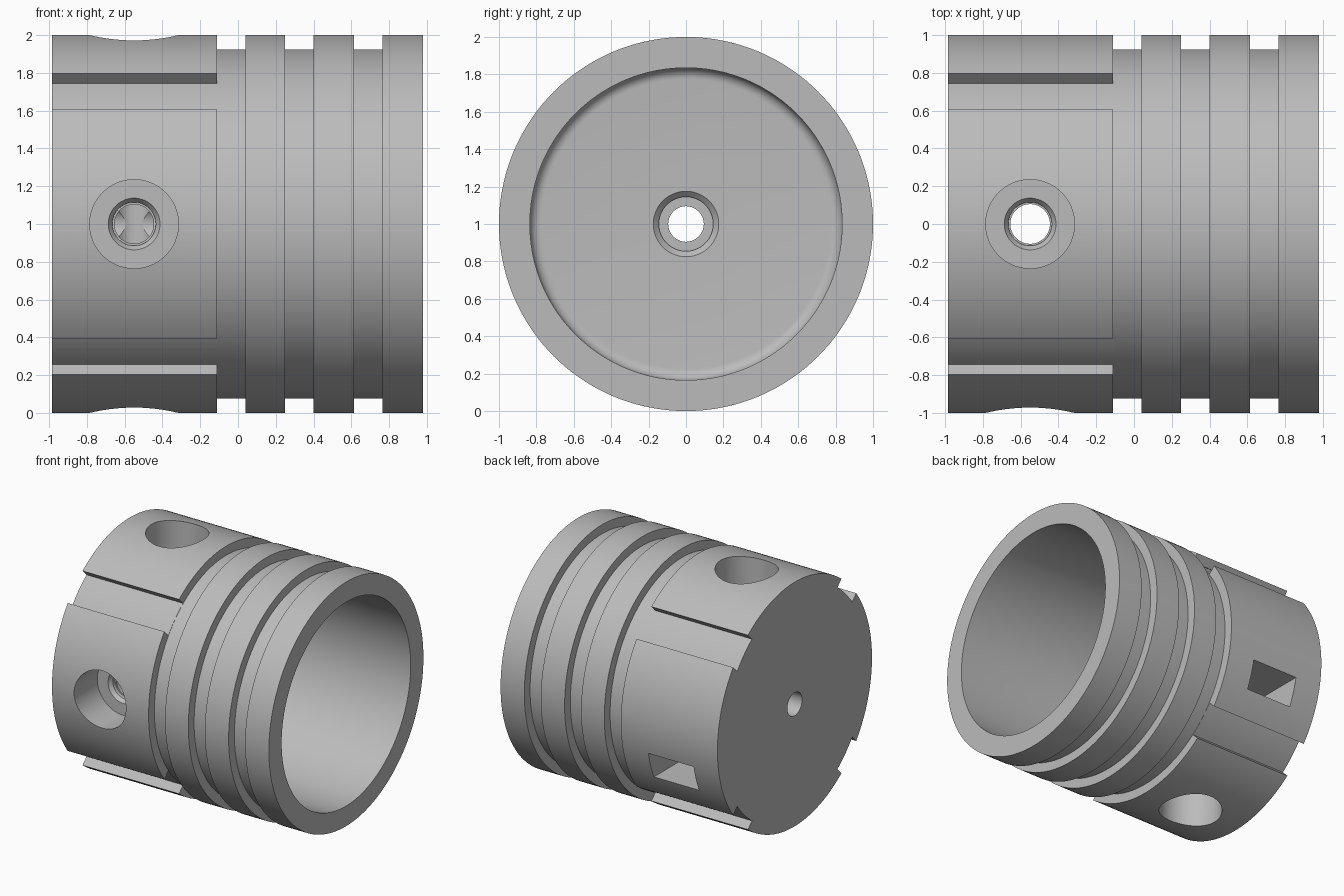
import bpy, bmesh
from math import sin, cos, pi, asin, radians
from mathutils import Matrix, Vector

cube = bpy.data.objects.get("Cube")
if cube:
    bpy.data.objects.remove(cube)

steel = bpy.data.materials.new("grey steel")
steel.use_nodes = True
COLOUR = (0.5, 0.5, 0.5, 1)
steel.diffuse_color = COLOUR
steel.node_tree.nodes["Principled BSDF"].inputs["Base Color"].default_value = COLOUR

CENTRE = Matrix.Translation((0, 0, 1))
PORT_X = -0.55
LEFT, RIGHT = -0.985, 0.98


def make(name, bm, matrix):
    bmesh.ops.remove_doubles(bm, verts=bm.verts, dist=1e-5)
    bmesh.ops.recalc_face_normals(bm, faces=bm.faces)
    mesh = bpy.data.meshes.new(name)
    bm.to_mesh(mesh)
    bm.free()
    mesh.transform(matrix)
    mesh.materials.append(steel)
    obj = bpy.data.objects.new(name, mesh)
    bpy.context.collection.objects.link(obj)
    return obj


def lathe(name, profile, steps, matrix=CENTRE, closed=False):
    """Turn (position, radius) points around the x axis."""
    bm = bmesh.new()
    verts = [bm.verts.new((x, 0, r)) for x, r in profile]
    edges = [bm.edges.new(pair) for pair in zip(verts, verts[1:])]
    if closed:
        edges.append(bm.edges.new((verts[-1], verts[0])))
    bmesh.ops.spin(bm, geom=verts + edges, cent=(0, 0, 0), axis=(1, 0, 0),
                   angle=2 * pi, steps=steps, use_merge=True)
    return make(name, bm, matrix)


# Turned body: grooved outside, filleted cavity and drilled end wall
GROOVE_R, CAVITY_R, FLOOR, FILLET = 0.925, 0.835, -0.2, 0.06
profile = [(LEFT, 0.095), (LEFT, 1)]
for start, end in ((-0.11, 0.04), (0.25, 0.40), (0.615, 0.765)):
    profile += [(start, 1), (start, GROOVE_R), (end, GROOVE_R), (end, 1)]
profile += [(RIGHT, 1), (RIGHT, CAVITY_R)]
for i in range(8):
    a = i / 7 * pi / 2
    profile.append((FLOOR + FILLET * (1 - sin(a)), CAVITY_R - FILLET * (1 - cos(a))))
profile += [(FLOOR, 0.175), (FLOOR - 0.03, 0.145), (FLOOR - 0.06, 0.145),
            (FLOOR - 0.06, 0.095)]
body = lathe("piston_body", profile, 144, closed=True)

cutters = []

# Four straight slots on the diagonals
HALF, INNER = 0.135, 0.927
for k in range(4):
    bm = bmesh.new()
    limit = asin(HALF / INNER)
    section = [(INNER * cos(a), INNER * sin(a))
               for a in (limit * (i / 4 - 1) for i in range(9))]
    section += [(1.1, HALF), (1.1, -HALF)]
    face = bm.faces.new([bm.verts.new((LEFT - 0.1, u, v)) for u, v in section])
    grown = bmesh.ops.extrude_face_region(bm, geom=[face])["geom"]
    bmesh.ops.translate(bm, vec=Vector((-0.05 - LEFT + 0.1, 0, 0)),
                        verts=[g for g in grown if isinstance(g, bmesh.types.BMVert)])
    turn = Matrix.Rotation(radians(45 + 90 * k), 4, "X")
    cutters.append(make("slot_cutter", bm, CENTRE @ turn))

# Stepped cross ports: one straight through vertically, one from the front
half = [(1.1, 0), (1.1, 0.235), (0.7, 0.235), (0.7, 0.137), (0.67, 0.115),
        (0.64, 0.115), (0.64, 0.105)]
through = half + [(-x, r) for x, r in reversed(half)]
blind = half[:-1] + [(0.64, 0.104), (0.01, 0.104), (0.01, 0)]
at_port = Matrix.Translation((PORT_X, 0, 1))
cutters.append(lathe("vertical_port_cutter", through, 64,
                     at_port @ Matrix.Rotation(-pi / 2, 4, "Y")))
cutters.append(lathe("front_port_cutter", blind, 64,
                     at_port @ Matrix.Rotation(-pi / 2, 4, "Z")))

# Rectangular pocket low on the back
bm = bmesh.new()
bmesh.ops.create_cube(bm, size=1)
cutters.append(make("pocket_cutter", bm, Matrix.Translation((PORT_X, 0.85, 0.69))
                    @ Matrix.Diagonal((0.41, 0.6, 0.22, 1))))

# Cut the body, then drop the cutters
for cutter in cutters:
    cutter.hide_render = True
    mod = body.modifiers.new(cutter.name, "BOOLEAN")
    mod.operation, mod.solver, mod.object = "DIFFERENCE", "EXACT", cutter
bpy.context.view_layer.update()
result = bpy.data.meshes.new_from_object(
    body.evaluated_get(bpy.context.evaluated_depsgraph_get()))
body.modifiers.clear()
body.data = result
for cutter in cutters:
    bpy.data.objects.remove(cutter)

bpy.ops.object.select_all(action="DESELECT")
body.select_set(True)
bpy.context.view_layer.objects.active = body
bpy.ops.object.shade_smooth_by_angle(angle=radians(25))
